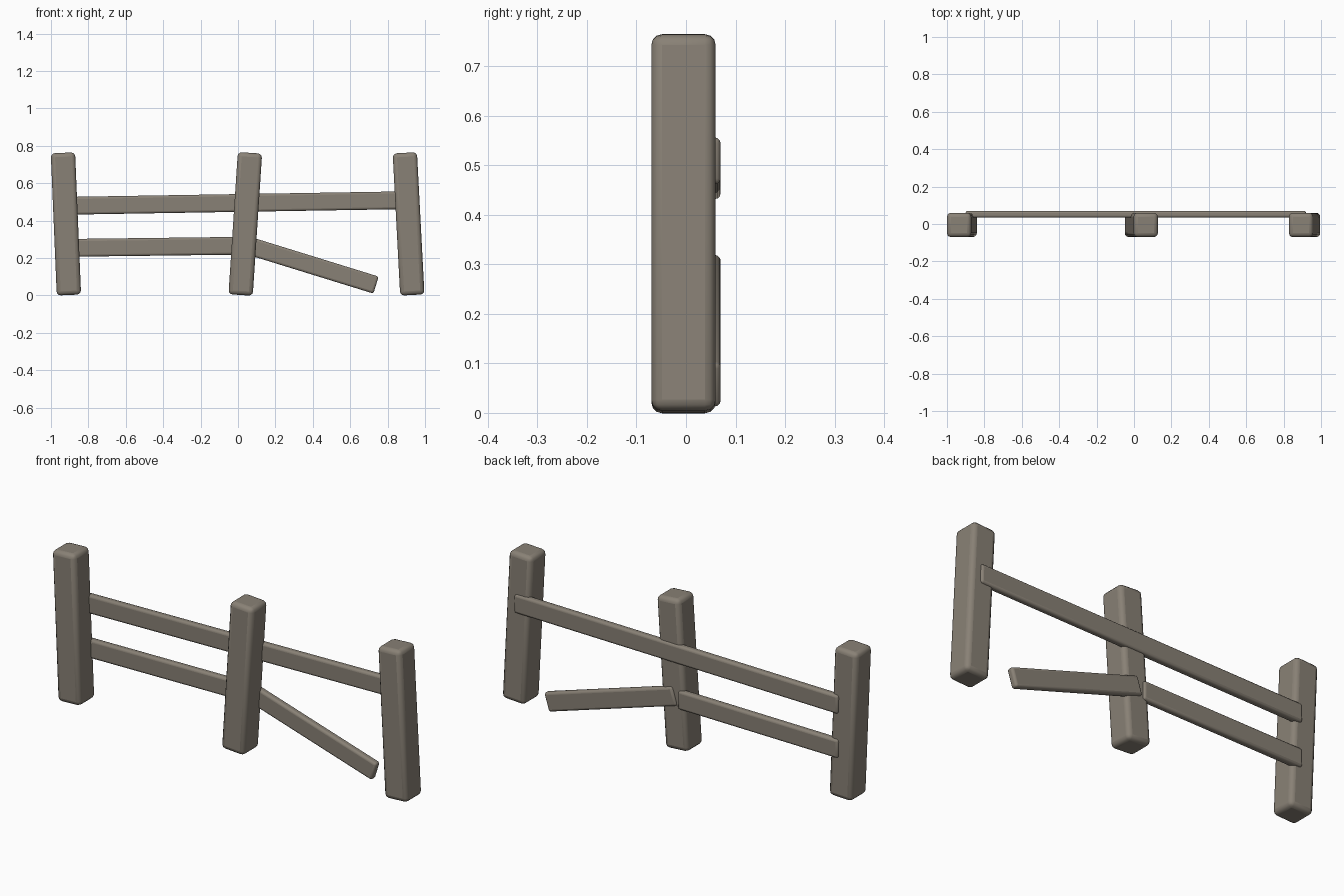
import bpy
from math import atan2, hypot, radians
from mathutils import Matrix, Vector

if "Cube" in bpy.data.objects:
    bpy.data.objects.remove(bpy.data.objects["Cube"])

wood = bpy.data.materials.new("weathered_wood")
wood.diffuse_color = (0.25, 0.22, 0.18, 1)
wood.use_nodes = True
wood.node_tree.nodes["Principled BSDF"].inputs["Base Color"].default_value = wood.diffuse_color


def beam(name, start, end, width, y0, y1, bevel):
    """Rounded timber whose centre line runs from start to end in the xz plane."""
    (xa, za), (xb, zb) = start, end
    bpy.ops.mesh.primitive_cube_add(size=1)
    ob = bpy.context.object
    ob.name = name
    ob.data.transform(Matrix.Diagonal((hypot(xb - xa, zb - za), y1 - y0, width, 1)))
    ob.location = Vector(((xa + xb) / 2, (y0 + y1) / 2, (za + zb) / 2))
    ob.rotation_euler.y = -atan2(zb - za, xb - xa)
    ob.data.materials.append(wood)
    mod = ob.modifiers.new("round_edges", 'BEVEL')
    mod.width = bevel
    mod.segments = 3
    bpy.ops.object.shade_smooth_by_angle(angle=radians(40))
    return ob


# Leaning posts: bottom x, top x
for name, xb, xt in (("left_post", -0.904, -0.936),
                     ("middle_post", 0.014, 0.064),
                     ("right_post", 0.932, 0.892)):
    beam(name, (xb, 0.002), (xt, 0.762), 0.13, -0.07, 0.06, 0.022)

# Rails on the back of the posts
rails = (("upper_rail", (-0.90, 0.479), (0.92, 0.509)),
         ("lower_rail", (-0.90, 0.254), (0.0, 0.265)),
         ("fallen_rail", (0.02, 0.277), (0.738, 0.055)))
for name, a, b in rails:
    beam(name, a, b, 0.095, 0.034, 0.07, 0.012)
